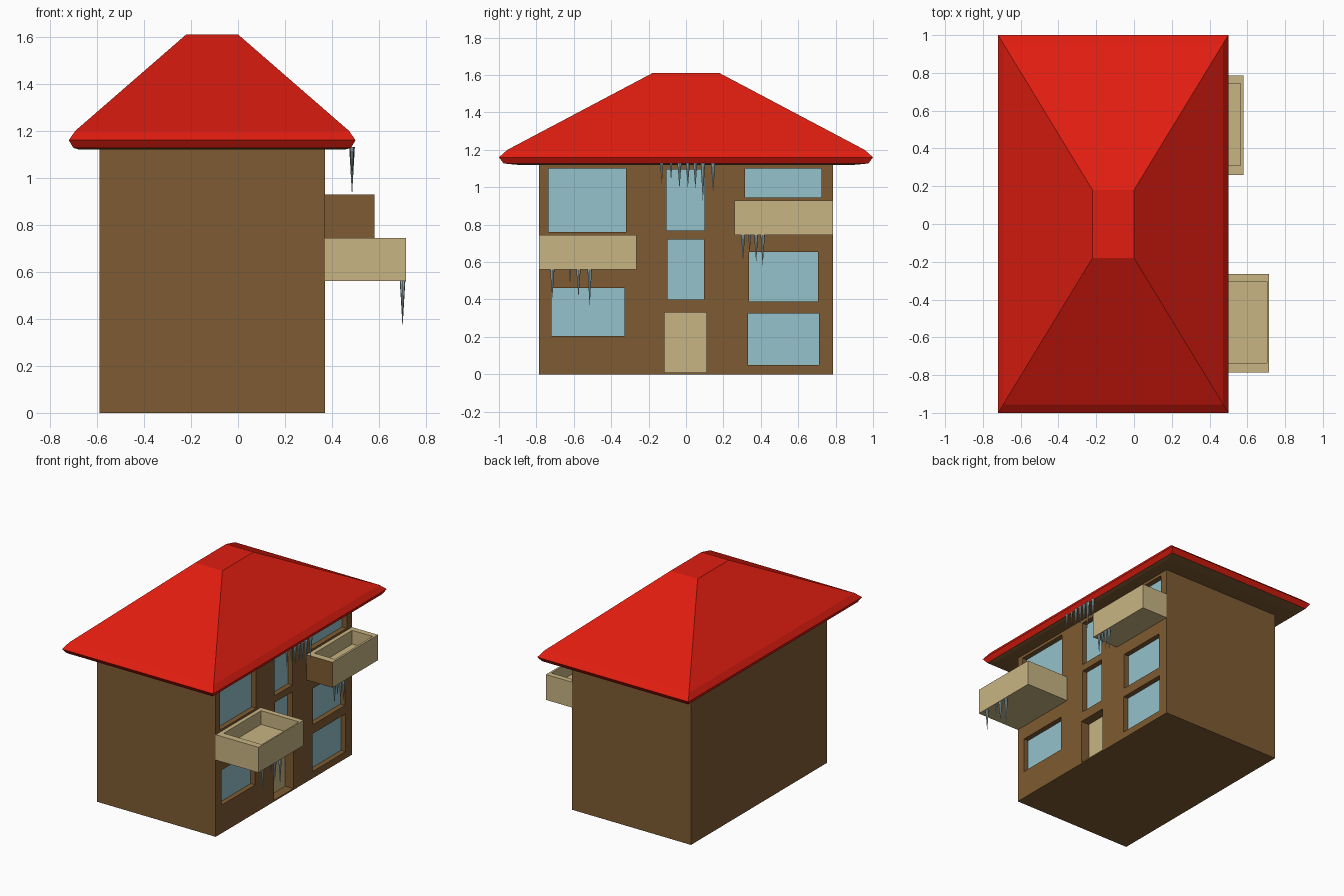
import bpy, bmesh
from mathutils import Matrix, Vector

if "Cube" in bpy.data.objects:
    bpy.data.objects.remove(bpy.data.objects["Cube"])


def mat(name, rgb):
    m = bpy.data.materials.new(name)
    m.diffuse_color = (*rgb, 1)
    m.use_nodes = True
    m.node_tree.nodes["Principled BSDF"].inputs["Base Color"].default_value = m.diffuse_color
    return m


BROWN = mat("brown_wall", (0.21, 0.105, 0.032))
RED = mat("red_roof", (0.75, 0.012, 0.005))
TAN = mat("tan_wood", (0.58, 0.46, 0.23))
BLUE = mat("pale_glass", (0.30, 0.54, 0.60))
ICE = mat("ice", (0.40, 0.55, 0.58))


def finish(bm, name, *mats):
    bmesh.ops.recalc_face_normals(bm, faces=bm.faces[:])
    me = bpy.data.meshes.new(name)
    bm.to_mesh(me)
    bm.free()
    for m in mats:
        me.materials.append(m)
    ob = bpy.data.objects.new(name, me)
    bpy.context.collection.objects.link(ob)
    return ob


def add_box(bm, x, y, z):
    size = Vector((x[1] - x[0], y[1] - y[0], z[1] - z[0]))
    mid = Vector((sum(x) / 2, sum(y) / 2, sum(z) / 2))
    bmesh.ops.create_cube(bm, size=1, matrix=Matrix.LocRotScale(mid, None, size))


FACADE = 0.37

# House body
bm = bmesh.new()
add_box(bm, (-0.59, FACADE), (-0.785, 0.785), (0, 1.125))
body = finish(bm, "house_body", BROWN)

# Openings on the facade: name, y range, z range, recess depth
openings = [
    ("window_top_left", (-0.735, -0.32), (0.76, 1.10), 0.04),
    ("window_top_middle", (-0.105, 0.10), (0.77, 1.095), 0.04),
    ("window_top_right", (0.315, 0.725), (0.945, 1.10), 0.04),
    ("window_middle", (-0.10, 0.097), (0.40, 0.72), 0.04),
    ("window_right_upper", (0.337, 0.705), (0.39, 0.655), 0.04),
    ("window_right_lower", (0.332, 0.71), (0.05, 0.325), 0.04),
    ("window_left_lower", (-0.72, -0.33), (0.205, 0.46), 0.04),
    ("door", (-0.115, 0.11), (0.01, 0.33), 0.07),
]
cut = bmesh.new()
for name, y, z, depth in openings:
    back = FACADE - depth
    add_box(cut, (back, FACADE + 0.1), y, z)
    # Pane or door leaf at the back of the recess
    bm = bmesh.new()
    add_box(bm, (back - 0.004, back + 0.003), y, z)
    finish(bm, name, TAN if name == "door" else BLUE)
cutter = finish(cut, "opening_cutter", BROWN)
cutter.hide_render = True
cutter.hide_viewport = True
cutter.display_type = 'WIRE'
mod = body.modifiers.new("openings", 'BOOLEAN')
mod.operation = 'DIFFERENCE'
mod.solver = 'EXACT'
mod.object = cutter

# Hipped roof lofted through rectangular rings: x half, y half, z
bm = bmesh.new()
rings = []
for hx, hy, z in [(0.565, 0.90, 1.12), (0.59, 0.975, 1.127), (0.61, 1.0, 1.16),
                  (0.582, 0.955, 1.20), (0.11, 0.18, 1.61)]:
    rings.append([bm.verts.new((-0.11 + sx * hx, sy * hy, z))
                  for sx, sy in ((-1, -1), (1, -1), (1, 1), (-1, 1))])
for a, b in zip(rings, rings[1:]):
    for i in range(4):
        j = (i + 1) % 4
        bm.faces.new((a[i], a[j], b[j], b[i]))
bm.faces.new(rings[-1])
bm.faces.new(rings[0][::-1]).material_index = 1
for f in bm.faces:
    if all(v.co.z < 1.13 for v in f.verts):
        f.material_index = 1
finish(bm, "roof", RED, BROWN)


# Balconies: boxes hollowed from the top
def balcony(name, x1, y, z, inner_x1, inner_y, brown_end=False):
    bm = bmesh.new()
    add_box(bm, (FACADE, x1), y, z)
    bm.normal_update()
    for f in bm.faces:
        if brown_end and f.normal.y < -0.9:
            f.material_index = 1
    top = next(f for f in bm.faces if f.normal.z > 0.9)
    bmesh.ops.inset_region(bm, faces=[top], thickness=0.005)
    cx, cy = (FACADE + x1) / 2, sum(y) / 2
    for v in top.verts:
        v.co.x = inner_x1 if v.co.x > cx else FACADE + 0.03
        v.co.y = inner_y[1] if v.co.y > cy else inner_y[0]
    res = bmesh.ops.extrude_discrete_faces(bm, faces=[top])
    for v in res["faces"][0].verts:
        v.co.z -= 0.1
    finish(bm, name, TAN, BROWN)


balcony("balcony_left", 0.715, (-0.785, -0.265), (0.56, 0.745), 0.705, (-0.735, -0.305))
balcony("balcony_right", 0.58, (0.26, 0.785), (0.745, 0.93), 0.565, (0.31, 0.745), True)


# Icicles: downward cones given as (y, tip z)
def icicles(name, x, top, tips):
    bm = bmesh.new()
    for y, tip in tips:
        h = top - tip
        place = Matrix.Translation((x, y, top - h / 2))
        bmesh.ops.create_cone(bm, cap_ends=True, segments=8, radius1=0.0005,
                              radius2=min(0.012, h * 0.08), depth=h, matrix=place)
    finish(bm, name, ICE)


icicles("eave_icicles", 0.485, 1.13, [(-0.13, 1.02), (-0.08, 1.04), (-0.035, 0.995), (0.01, 1.0),
                                      (0.05, 0.995), (0.09, 0.93), (0.145, 0.98)])
icicles("balcony_left_icicles", 0.70, 0.565, [(-0.715, 0.41), (-0.62, 0.485), (-0.575, 0.415), (-0.515, 0.37)])
icicles("balcony_right_icicles", 0.565, 0.75, [(0.305, 0.61), (0.34, 0.65), (0.375, 0.605), (0.41, 0.585)])
